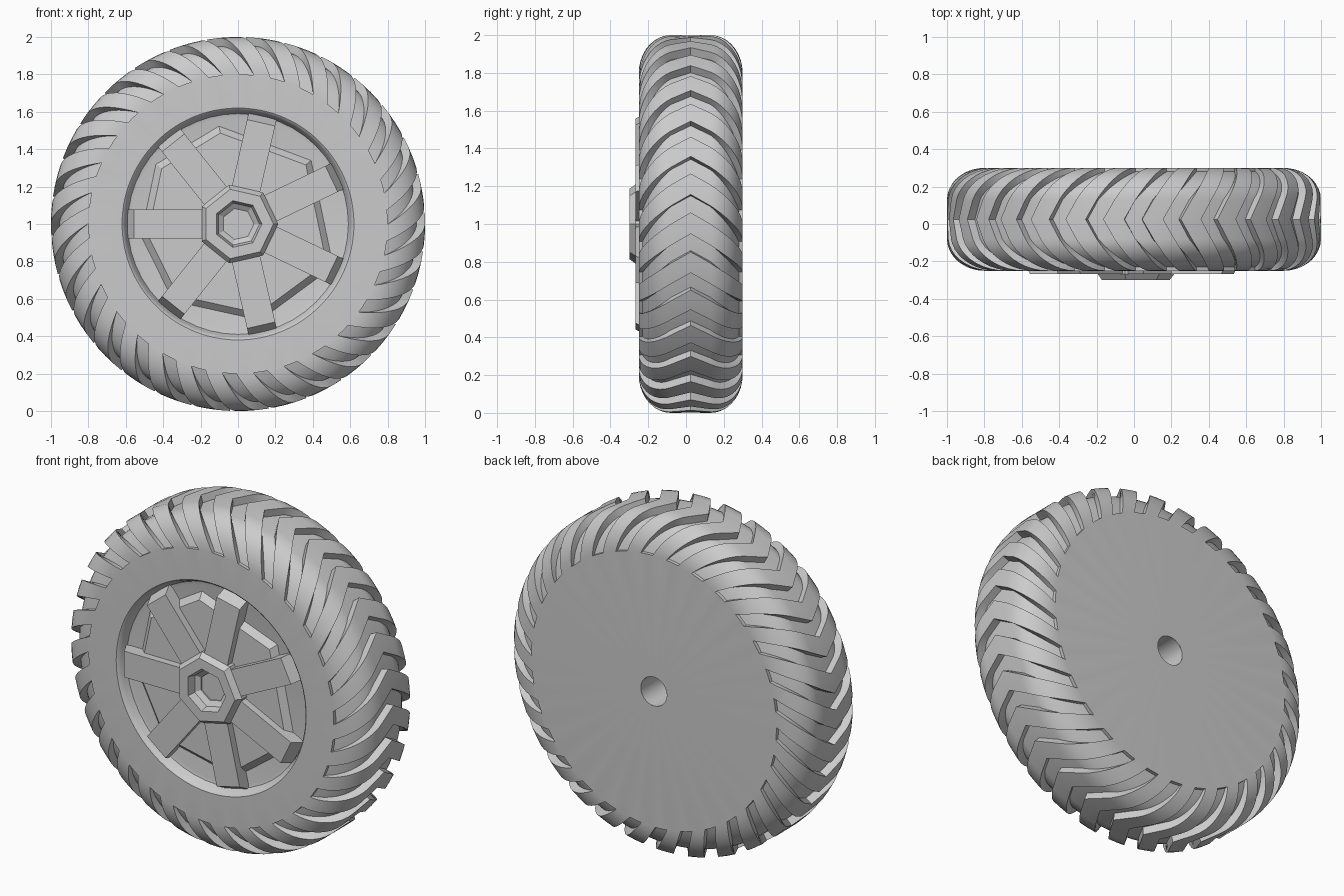
import bpy, bmesh
from math import sin, cos, pi, radians, tau

if "Cube" in bpy.data.objects:
    bpy.data.objects.remove(bpy.data.objects["Cube"], do_unlink=True)

grey = bpy.data.materials.new("rubber_grey")
grey.use_nodes = True
colour = (0.6, 0.6, 0.6, 1)
grey.diffuse_color = colour
grey.node_tree.nodes["Principled BSDF"].inputs["Base Color"].default_value = colour


def polar(r, angle, y):
    """Point at a radius and angle around the axle."""
    return (r * cos(angle), y, 1 + r * sin(angle))


def loft(name, rings, cap_start=False, cap_end=False, smooth=False, closed=False):
    """Skin a list of equally long closed rings of points."""
    bm = bmesh.new()
    rows = [[bm.verts.new(p) for p in ring] for ring in rings]
    pairs = list(zip(rows, rows[1:]))
    if closed:
        pairs.append((rows[-1], rows[0]))
    for a, b in pairs:
        for i in range(len(a)):
            j = (i + 1) % len(a)
            bm.faces.new((a[i], a[j], b[j], b[i]))
    if cap_start:
        bm.faces.new(rows[0])
    if cap_end:
        bm.faces.new(rows[-1])
    bmesh.ops.remove_doubles(bm, verts=bm.verts, dist=0.00005)
    bmesh.ops.recalc_face_normals(bm, faces=bm.faces)
    mesh = bpy.data.meshes.new(name)
    bm.to_mesh(mesh)
    bm.free()
    mesh.materials.append(grey)
    obj = bpy.data.objects.new(name, mesh)
    bpy.context.collection.objects.link(obj)
    if smooth:
        bpy.ops.object.select_all(action="DESELECT")
        obj.select_set(True)
        bpy.context.view_layer.objects.active = obj
        bpy.ops.object.shade_smooth_by_angle(angle=radians(30))
    return obj


def circle(r, y, sides, start=0.0):
    return [polar(r, start + tau * i / sides, y) for i in range(sides)]


# Tyre: swept chevron lugs, as raised and sunken columns around the axle
LUGS, MID_Y, FLAT, SHOULDER_Y, SHOULDER_R, SIDE_R = 30, 0.025, 0.105, 0.17, 0.2, 0.8
STEPS = 9
columns = []  # (angle, is groove)
for k in range(LUGS):
    for degrees, groove in ((9, 0), (12.25, 0), (15.5, 0), (15.5, 1), (18.25, 1), (21, 1)):
        columns.append((radians(degrees + 360 / LUGS * k), groove))


def sweep(s):
    return 0.54 * s + 0.38 * s * s


def tread_ring(side, s_flat, a, cut=1):
    """One ring of tread; a is the angle round the shoulder."""
    turn = sweep(s_flat + 0.29 * a / (pi / 2))
    depth = 0.045 * (1 - 0.55 * (2 * a / pi) ** 3) * cut
    ring = []
    for angle, groove in columns:
        d = depth * groove
        r = SIDE_R + SHOULDER_R * cos(a) - d * cos(a)
        y = s_flat + SHOULDER_Y * sin(a) - d * sin(a)
        ring.append(polar(r, angle - turn, MID_Y + side * y))
    return ring


def side_ring(r, y):
    turn = sweep(FLAT + 0.29)
    return [polar(r, angle - turn, y) for angle, _ in columns]


half = [(FLAT, pi / 2 * i / STEPS) for i in range(STEPS + 1)]
front = [tread_ring(-1, s, a) for s, a in reversed(half)]
back = [tread_ring(1, s, a) for s, a in half]
loft("tyre",
     [side_ring(0.62, -0.25), tread_ring(-1, FLAT, pi / 2, 0)] + front
     + [tread_ring(1, 0, 0)] + back
     + [tread_ring(1, FLAT, pi / 2, 0), side_ring(0.085, 0.3)],
     smooth=True)

# Axle bore in the back
loft("axle_bore", [circle(0.085, 0.3, 40), circle(0.085, -0.1, 40)],
     cap_end=True, smooth=True)

# Recessed rim dish
dish = [(0.622, -0.25), (0.612, -0.243), (0.603, -0.225), (0.59, -0.195), (0.57, -0.19)]
loft("rim_dish", [circle(r, y, 48) for r, y in dish], cap_end=True, smooth=True)

# Raised plate behind the spokes, with bevelled edge
corners = [(41, 0.52), (101, 0.535), (144, 0.545), (187, 0.525),
           (230, 0.54), (283, 0.53), (336, 0.56)]
loft("spoke_plate",
     [[polar(r * k, radians(d), y) for d, r in corners]
      for k, y in ((1, -0.188), (0.925, -0.225))], cap_end=True)

# Seven spokes with sloped tips
SPOKES = 7
outline = [(0.13, -0.268), (0.555, -0.268), (0.597, -0.188), (0.13, -0.188)]
for n in range(SPOKES):
    turn = pi + tau * n / SPOKES
    sides = []
    for w in (-0.077, 0.077):
        sides.append([(r * cos(turn) - w * sin(turn), y, 1 + r * sin(turn) + w * cos(turn))
                      for r, y in outline])
    loft(f"spoke_{n + 1}", sides, cap_start=True, cap_end=True)

# Seven-sided hub cap with a tapered socket
cap = [(0.215, -0.188), (0.215, -0.268), (0.19, -0.3), (0.128, -0.3),
       (0.115, -0.255), (0.085, -0.235), (0.085, -0.188)]
loft("hub_cap", [circle(r, y, SPOKES) for r, y in cap])
# Socket floor
loft("hub_socket_floor", [circle(0.1, -0.228, SPOKES), circle(0.08, -0.228, SPOKES)], cap_end=True)
